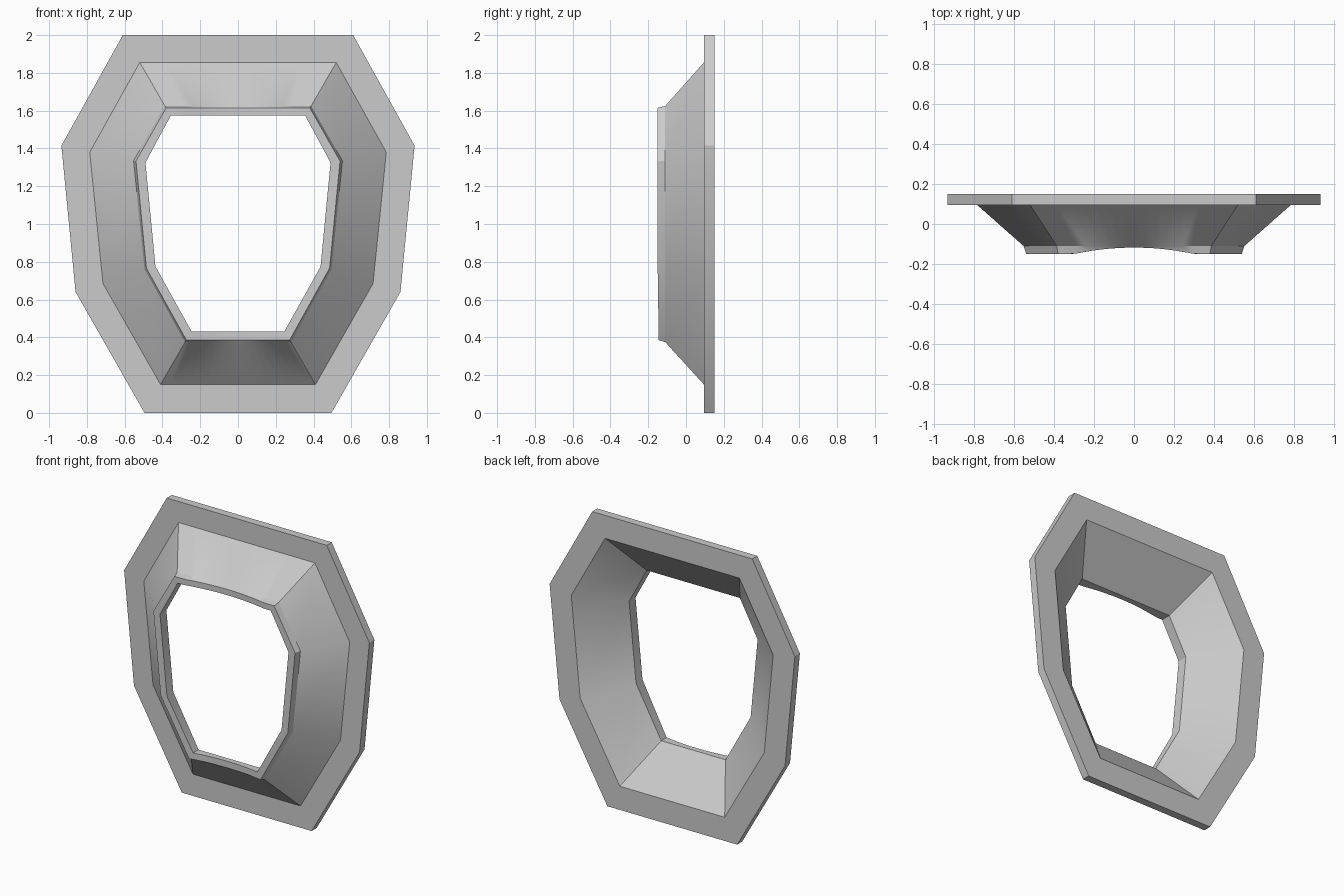
import bpy
import bmesh

if "Cube" in bpy.data.objects:
    bpy.data.objects.remove(bpy.data.objects["Cube"], do_unlink=True)

grey = bpy.data.materials.new("plain grey")
grey.use_nodes = True
colour = (0.6, 0.6, 0.6, 1)
grey.diffuse_color = colour
grey.node_tree.nodes["Principled BSDF"].inputs["Base Color"].default_value = colour

STEPS = 16  # divisions along the straight top and bottom edges

# Right-hand corners (x, z) of each eight-sided outline, from top to bottom
flange_rim = [(0.61, 2), (0.935, 1.415), (0.86, 0.64), (0.495, 0)]
funnel_base = [(0.52, 1.855), (0.785, 1.38), (0.715, 0.685), (0.41, 0.15)]
funnel_neck = [(0.387, 1.625), (0.553, 1.335), (0.495, 0.762), (0.28, 0.375)]
lip_outer = [(0.38, 1.615), (0.54, 1.333), (0.485, 0.767), (0.273, 0.385)]
lip_inner = [(0.355, 1.575), (0.49, 1.325), (0.437, 0.775), (0.245, 0.43)]
back_hole = [(0.512, 1.842), (0.77, 1.38), (0.702, 0.688), (0.4, 0.163)]


def outline(corners):
    """Mirror the corners and divide the top and bottom edges."""
    def edge(start, end):
        return [(start + (end - start) * i / STEPS) for i in range(1, STEPS)]
    (top_x, top_z), (low_x, low_z) = corners[0], corners[-1]
    right = list(corners)
    left = [(-x, z) for x, z in reversed(corners)]
    bottom = [(x, low_z) for x in edge(low_x, -low_x)]
    top = [(x, top_z) for x in edge(-top_x, top_x)]
    return right + bottom + left + top


def lip_depth(x):
    """Front of the lip, scooped back in the middle."""
    return -0.15 + 0.032 * max(0, 1 - (x / 0.3) ** 2)


# Rings in order round the wall section; depth None follows the scooped lip
sections = [(flange_rim, 0.15), (flange_rim, 0.095), (funnel_base, 0.095),
            (funnel_neck, -0.11), (lip_outer, None), (lip_inner, None),
            (lip_inner, -0.08), (back_hole, 0.15)]

bm = bmesh.new()
rings = []
for corners, depth in sections:
    rings.append([bm.verts.new((x, lip_depth(x) if depth is None else depth, z))
                  for x, z in outline(corners)])
for a, b in zip(rings, rings[1:] + rings[:1]):
    for i in range(len(a)):
        j = (i + 1) % len(a)
        bm.faces.new((a[i], a[j], b[j], b[i]))
bmesh.ops.recalc_face_normals(bm, faces=bm.faces[:])

mesh = bpy.data.meshes.new("flanged_funnel_frame")
bm.to_mesh(mesh)
bm.free()
mesh.materials.append(grey)
frame = bpy.data.objects.new("flanged_funnel_frame", mesh)
bpy.context.collection.objects.link(frame)

# Smooth side panels, crisp corners
bpy.ops.object.select_all(action="DESELECT")
frame.select_set(True)
bpy.context.view_layer.objects.active = frame
bpy.ops.object.shade_smooth_by_angle(angle=0.5236)
